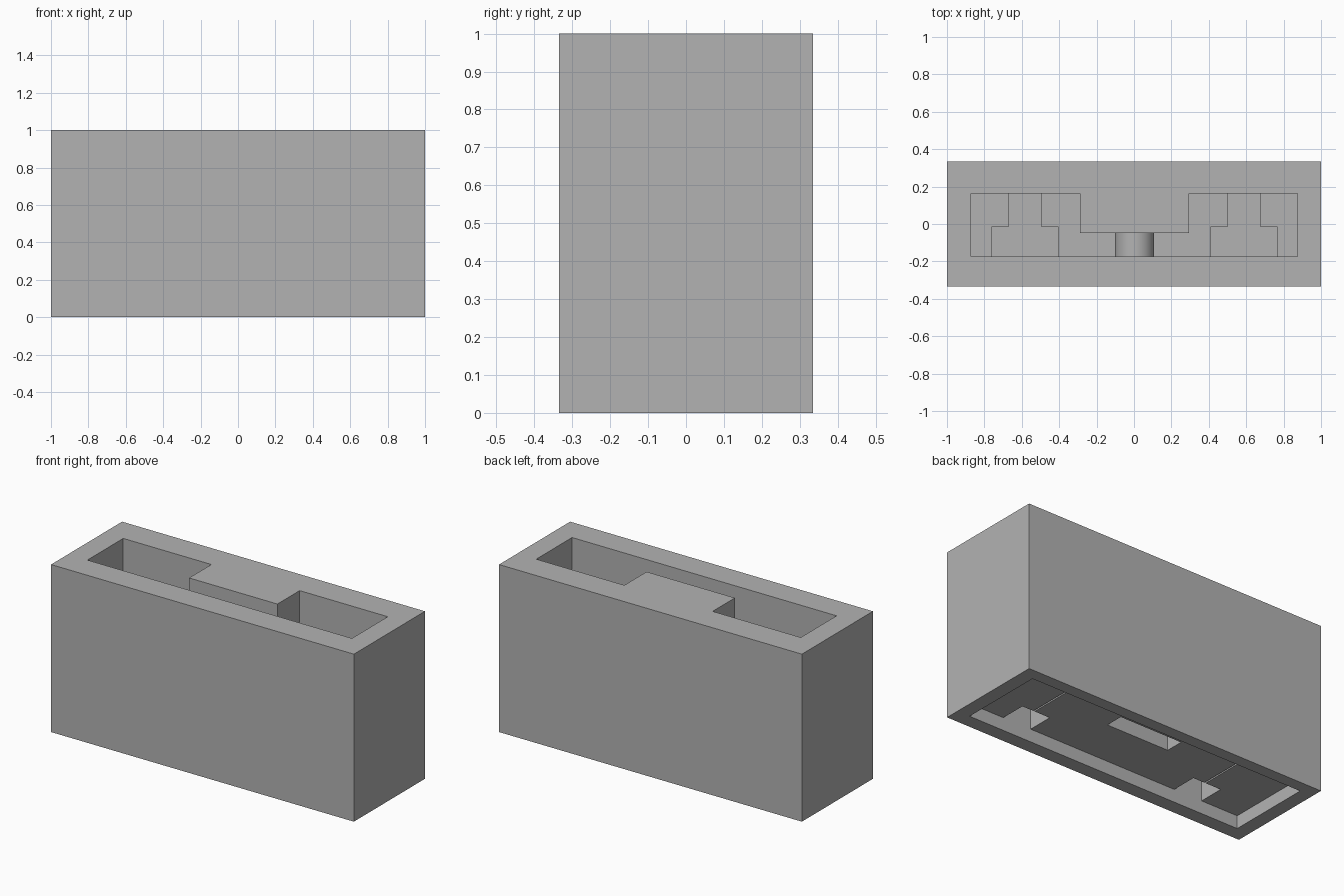
import bpy, bmesh, math

if "Cube" in bpy.data.objects:
    bpy.data.objects.remove(bpy.data.objects["Cube"], do_unlink=True)

grey = bpy.data.materials.new("plain_grey")
grey.use_nodes = True
COLOUR = (0.45, 0.45, 0.45, 1)
grey.diffuse_color = COLOUR
grey.node_tree.nodes["Principled BSDF"].inputs["Base Color"].default_value = COLOUR


def prism(name, outline, z0, z1):
    """Extrude a flat outline from z0 up to z1."""
    bm = bmesh.new()
    face = bm.faces.new([bm.verts.new((x, y, z0)) for x, y in outline])
    new = bmesh.ops.extrude_face_region(bm, geom=[face])["geom"]
    verts = [v for v in new if isinstance(v, bmesh.types.BMVert)]
    bmesh.ops.translate(bm, verts=verts, vec=(0, 0, z1 - z0))
    bmesh.ops.recalc_face_normals(bm, faces=bm.faces)
    mesh = bpy.data.meshes.new(name)
    bm.to_mesh(mesh)
    bm.free()
    mesh.materials.append(grey)
    obj = bpy.data.objects.new(name, mesh)
    bpy.context.collection.objects.link(obj)
    return obj


def rect(x0, x1, y0, y1):
    return [(x0, y0), (x1, y0), (x1, y1), (x0, y1)]


def cut(body, cutter):
    """Subtract a cutter from the body and discard it."""
    mod = body.modifiers.new("cut", "BOOLEAN")
    mod.operation, mod.solver, mod.object = "DIFFERENCE", "EXACT", cutter
    cutter.hide_render = True
    bpy.context.view_layer.objects.active = body
    bpy.ops.object.modifier_apply(modifier=mod.name)
    bpy.data.objects.remove(cutter, do_unlink=True)


# Outer block
FLOOR, SOCKET, LID = 0.42, 0.32, 0.077
body = prism("housing_block", rect(-1, 1, -0.335, 0.335), 0, 1)

# Upper pocket, wrapping around the raised centre island
FRONT, BACK = -0.175, 0.163
pocket = [(-0.872, FRONT), (0.875, FRONT), (0.875, BACK), (0.293, BACK),
          (0.293, -0.047), (-0.29, -0.047), (-0.29, BACK), (-0.872, BACK)]
cut(body, prism("pocket_cutter", pocket, FLOOR, 1.1))

# Shallow recess underneath
cut(body, prism("recess_cutter", rect(-0.917, 0.917, -0.25, 0.264), -0.1, LID))

# Stepped sockets in the pocket floor, with notches and slits below
for cx in (-0.583, 0.589):
    half = [(0.176, FRONT), (0.176, -0.013), (0.086, -0.013), (0.086, BACK)]
    tee = [(cx + x, y) for x, y in half] + [(cx - x, y) for x, y in reversed(half)]
    cut(body, prism("socket_cutter", tee, SOCKET, FLOOR + 0.05))
    cut(body, prism("notch_cutter", rect(cx - 0.09, cx + 0.097, -0.25, -0.094), 0.03, 0.25))
    cut(body, prism("slit_cutter", rect(cx + 0.013, cx + 0.022, -0.1, 0.2), 0.03, 0.15))

# Centre notch underneath
cut(body, prism("centre_notch_cutter", rect(-0.195, 0.218, 0.043, 0.152), 0.03, 0.25))

# Round pin lying across the slot in front of the island
bpy.ops.mesh.primitive_cylinder_add(
    vertices=48, radius=0.105, depth=0.128,
    location=(0.003, -0.111, FLOOR + 0.05), rotation=(math.pi / 2, 0, 0))
pin = bpy.context.object
pin.name = "cross_pin"
pin.data.materials.append(grey)
bpy.ops.object.shade_smooth_by_angle()
